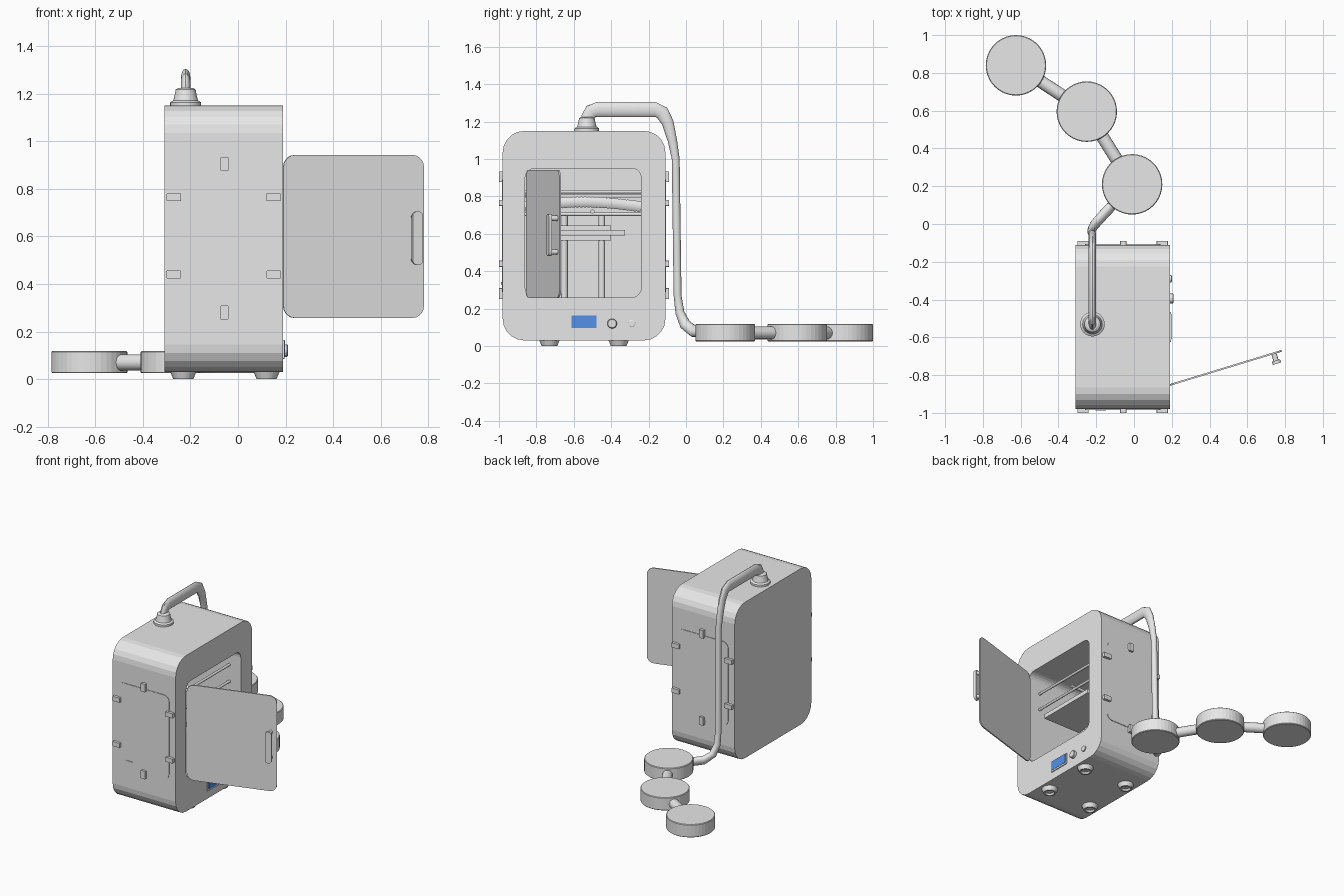
import bpy, bmesh
from math import cos, sin, pi, hypot
from mathutils import Vector as V

cube = bpy.data.objects.get("Cube")
if cube:
    bpy.data.objects.remove(cube)

X, Y, Z = V((1, 0, 0)), V((0, 1, 0)), V((0, 0, 1))


def material(name, rgb):
    m = bpy.data.materials.new(name)
    m.use_nodes = True
    m.diffuse_color = (*rgb, 1)
    m.node_tree.nodes["Principled BSDF"].inputs["Base Color"].default_value = (*rgb, 1)
    return m


GREY = material("light grey", (0.8, 0.8, 0.8))
BLUE = material("screen blue", (0.1, 0.31, 0.89))


def loft(name, rings, mat=GREY, smooth=False):
    """Skin a list of equal rings and cap both ends."""
    bm = bmesh.new()
    loops = [[bm.verts.new(p) for p in ring] for ring in rings]
    n = len(loops[0])
    for a, b in zip(loops, loops[1:]):
        for i in range(n):
            j = (i + 1) % n
            bm.faces.new((a[i], a[j], b[j], b[i]))
    bm.faces.new(loops[0][::-1])
    bm.faces.new(loops[-1])
    bmesh.ops.recalc_face_normals(bm, faces=bm.faces)
    mesh = bpy.data.meshes.new(name)
    bm.to_mesh(mesh)
    bm.free()
    mesh.materials.append(mat)
    ob = bpy.data.objects.new(name, mesh)
    bpy.context.collection.objects.link(ob)
    if smooth:
        bpy.ops.object.select_all(action='DESELECT')
        ob.select_set(True)
        bpy.context.view_layer.objects.active = ob
        bpy.ops.object.shade_smooth_by_angle()
    return ob


def rounded(center, u, v, w, h, r, seg=5):
    """Rounded rectangle ring in the plane of u and v."""
    pts = []
    for k, (sx, sy) in enumerate([(1, 1), (-1, 1), (-1, -1), (1, -1)]):
        for i in range(seg + 1):
            t = (k + i / seg) * pi / 2
            pts.append(V(center) + u * (sx * (w / 2 - r) + r * cos(t))
                       + v * (sy * (h / 2 - r) + r * sin(t)))
    return pts


def plate(name, center, u, v, w, h, r, thick, mat=GREY, start=0.0):
    """Rounded plate raised along u x v from its centre point."""
    n = u.cross(v)
    c = V(center)
    return loft(name, [rounded(c + n * d, u, v, w, h, r) for d in (start, start + thick)], mat)


def lathe(name, base, axis, profile, seg=32, mat=GREY, smooth=False):
    """Revolve (radius, distance) pairs about an axis."""
    u = axis.orthogonal().normalized()
    v = axis.cross(u)
    rings = [[V(base) + axis * d + (u * cos(2 * pi * i / seg) + v * sin(2 * pi * i / seg)) * r
              for i in range(seg)] for r, d in profile]
    return loft(name, rings, mat, smooth)


def rod(name, a, b, r, seg=16):
    a, b = V(a), V(b)
    return lathe(name, a, (b - a).normalized(), [(r, 0), (r, (b - a).length)], seg, smooth=True)


def box(name, lo, hi):
    c = [(a + b) / 2 for a, b in zip(lo, hi)]
    c[2] = lo[2]
    return plate(name, c, X, Y, hi[0] - lo[0], hi[1] - lo[1], 0.002, hi[2] - lo[2])


def sweep(name, path, seg=16):
    """Sweep an ellipse along (x, y, z, side radius, other radius) points."""
    pts = [V(p[:3]) for p in path]
    side = X.copy()
    rings = []
    for i, (p, q) in enumerate(zip(pts, path)):
        t = (pts[min(i + 1, len(pts) - 1)] - pts[max(i - 1, 0)]).normalized()
        side = (side - t * side.dot(t)).normalized()
        up = t.cross(side)
        rings.append([p + side * (q[3] * cos(2 * pi * k / seg)) + up * (q[4] * sin(2 * pi * k / seg))
                      for k in range(seg)])
    return loft(name, rings, smooth=True)


# Cabinet with an open chamber on its +x side
MID_Y, LEFT, RIGHT, FRONT, BACK = -0.545, 0.19, -0.31, -0.98, -0.11
outer = lambda x: rounded((x, MID_Y, 0.59), Y, Z, 0.87, 1.12, 0.115)
inner = lambda x: rounded((x, -0.55, 0.605), Y, Z, 0.62, 0.69, 0.05)
loft("cabinet", [outer(RIGHT), outer(LEFT), inner(LEFT), inner(-0.26)])

# Removable panels with clips, front and back
for side, u, y in (("front", X, FRONT), ("back", -X, BACK)):
    c = V((-0.06, y, 0.59))
    plate(side + "_panel", c, u, Z, 0.40, 0.60, 0.04, 0.004)
    for sx in (-1, 1):
        for z in (0.44, 0.765):
            plate(side + "_side_clip", (-0.06 + sx * 0.21, y, z), u, Z, 0.06, 0.033, 0.004, 0.02)
    for z in (0.28, 0.905):
        plate(side + "_end_clip", (-0.057, y, z), u, Z, 0.034, 0.058, 0.004, 0.02)
plate("panel_latch", (-0.175, FRONT, 0.335), X, Z, 0.055, 0.014, 0.006, 0.008)

# Feet
for x in (-0.23, 0.12):
    for y in (-0.73, -0.36):
        lathe("foot", (x, y, 0), Z, [(0.025, 0.012), (0.032, 0), (0.042, 0), (0.058, 0.04)], 24)

# Open door and its handle
hinge = V((0.19, -0.852, 0.6))
d = V((0.59, 0.18, 0)).normalized()
n = d.cross(Z)
plate("door", hinge + d * 0.309, d, Z, 0.617, 0.685, 0.05, 0.009, start=-0.0045)
grip = hinge + d * 0.575 - Z * 0.007
plate("door_handle", grip, d, Z, 0.045, 0.225, 0.02, 0.018, start=0.04)
for dz in (-0.09, 0.09):
    rod("handle_post", grip + Z * dz, grip + Z * dz + n * 0.042, 0.014)

# Control screen and knobs
plate("screen_frame", (LEFT, -0.545, 0.125), Y, Z, 0.16, 0.08, 0.003, 0.006)
plate("screen", (LEFT, -0.545, 0.129), Y, Z, 0.135, 0.066, 0.002, 0.008, BLUE)
lathe("large_knob", (LEFT, -0.395, 0.12), X, [(0.026, 0), (0.026, 0.016), (0.022, 0.02)], 24)
lathe("small_knob", (LEFT, -0.29, 0.12), X, [(0.02, 0), (0.02, 0.008), (0.014, 0.01)], 24)

# Build platform on its lift rods
for y in (-0.65, -0.45):
    rod("lift_rod", (-0.2, y, 0.26), (-0.2, y, 0.7), 0.018)
box("lift_carriage", (-0.24, -0.70, 0.565), (-0.16, -0.40, 0.645))
box("build_platform", (-0.17, -0.775, 0.59), (0.13, -0.325, 0.62))

# Gantry rails and the ribbed cable above
for x in (-0.2, 0.1):
    for z in (0.705, 0.825):
        rod("gantry_rail", (x, -0.86, z), (x, -0.24, z), 0.009)
box("gantry_beam", (-0.24, -0.86, 0.795), (-0.2, -0.24, 0.81))
rod("cross_rail", (-0.26, -0.5, 0.72), (0.12, -0.5, 0.72), 0.011)
cable = []
for i in range(61):
    s = i / 60
    r = 0.028 + 0.003 * (i % 2)
    cable.append((-0.12, -0.86 + 0.62 * s, 0.745 + 0.025 * sin(pi * s), 0.015, r))
sweep("ribbed_cable", cable, 10)

# Exhaust collar and duct
lathe("duct_collar", (-0.22, -0.53, 1.15), Z,
      [(0.065, 0), (0.065, 0.014), (0.052, 0.022), (0.045, 0.05), (0.042, 0.068), (0.03, 0.075)],
      smooth=True)
sweep("duct", [
    (-0.22, -0.535, 1.18, 0.02, 0.032), (-0.22, -0.525, 1.225, 0.02, 0.034),
    (-0.22, -0.508, 1.254, 0.02, 0.038), (-0.22, -0.475, 1.265, 0.02, 0.04),
    (-0.22, -0.165, 1.265, 0.02, 0.04), (-0.22, -0.128, 1.248, 0.02, 0.038),
    (-0.22, -0.098, 1.195, 0.02, 0.032), (-0.22, -0.073, 1.1, 0.02, 0.025),
    (-0.22, -0.055, 1.0, 0.02, 0.021), (-0.225, -0.045, 0.27, 0.021, 0.021),
    (-0.225, -0.033, 0.18, 0.022, 0.024), (-0.21, -0.005, 0.115, 0.024, 0.03),
    (-0.17, 0.04, 0.08, 0.026, 0.032), (-0.03, 0.19, 0.07, 0.026, 0.032)])

# Chain of filter discs joined by short pipes
discs = [V((-0.01, 0.21, 0.07)), V((-0.25, 0.595, 0.07)), V((-0.625, 0.84, 0.07))]
for p in discs:
    lathe("filter_disc", (p.x, p.y, 0.025), Z,
          [(0.156, 0), (0.16, 0.004), (0.16, 0.089), (0.156, 0.093)], 40)
for a, b in zip(discs, discs[1:]):
    rod("disc_link", a, b, 0.034)
